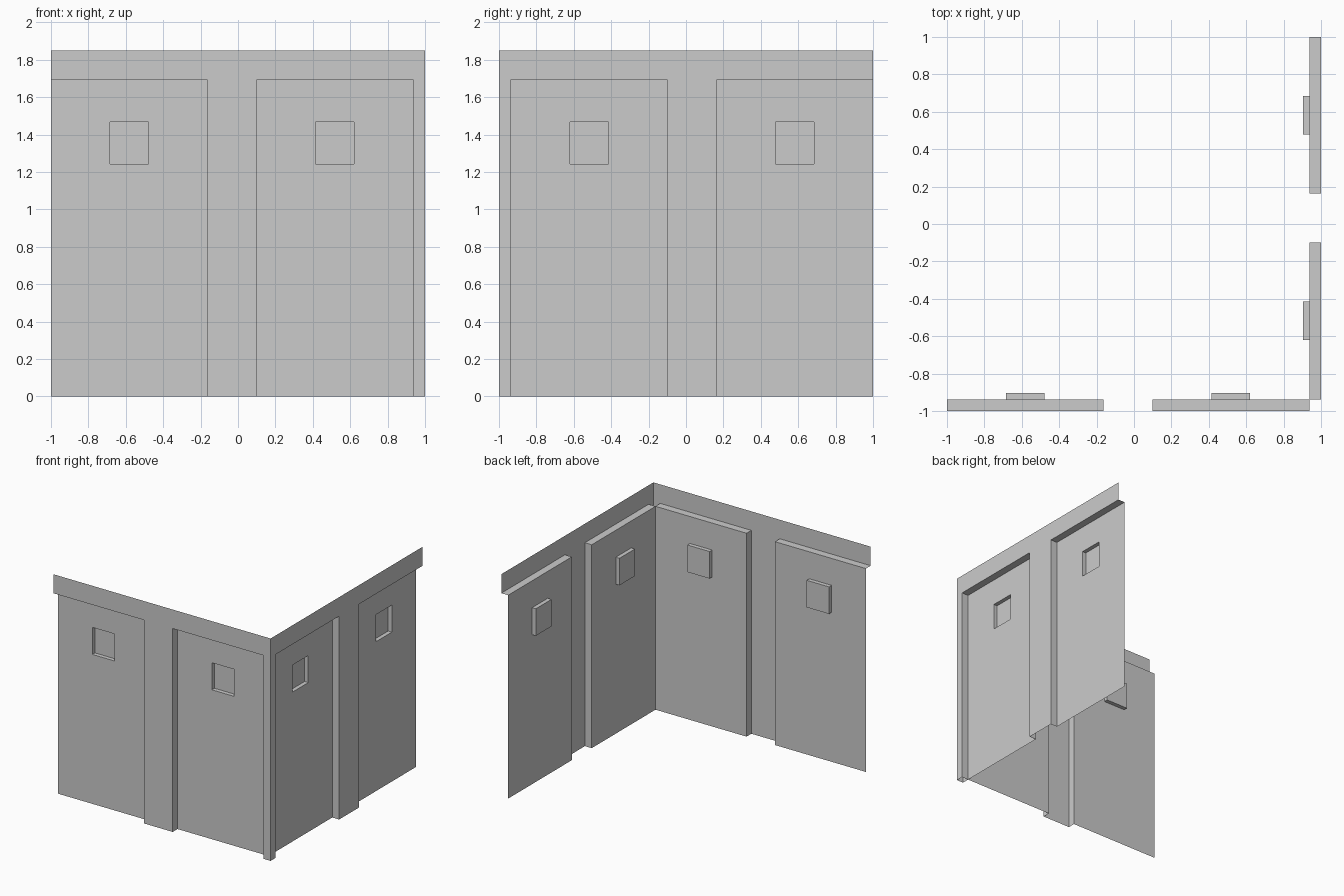
import bpy, bmesh

if "Cube" in bpy.data.objects:
    bpy.data.objects.remove(bpy.data.objects["Cube"])

H, TOP = 1.85, 1.692             # wall height, top of the panel recesses
Y0, Y1, Y2 = -1.0, -0.937, -0.903  # wall face, recessed panel, window back
W0, W1 = 1.243, 1.468            # window sill and head


def to_front(u, y, z):
    return (u, y, z)


def to_side(u, y, z):
    return (-y, -u, z)           # reflection across the corner diagonal


def build_wall(name, place):
    bm = bmesh.new()

    def quad(*pts):
        bm.faces.new([bm.verts.new(place(*p)) for p in pts])

    def flat(u0, u1, z0, z1, y):
        quad((u0, y, z0), (u1, y, z0), (u1, y, z1), (u0, y, z1))

    def jamb(u, z0, z1, ya, yb):
        quad((u, ya, z0), (u, yb, z0), (u, yb, z1), (u, ya, z1))

    def ledge(u0, u1, z, ya, yb):
        quad((u0, ya, z), (u1, ya, z), (u1, yb, z), (u0, yb, z))

    # header, pilaster and corner post
    flat(-1, 1, TOP, H, Y0)
    flat(-0.163, 0.099, 0, TOP, Y0)
    flat(0.937, 1, 0, TOP, Y0)

    # recess sides (the outer end of the wall stays open)
    for u in (-0.163, 0.099, 0.937):
        jamb(u, 0, TOP, Y0, Y1)

    # recessed panels, each with a sunken window
    for a, b, w0, w1 in ((-1, -0.163, -0.684, -0.479),
                         (0.099, 0.937, 0.415, 0.619)):
        ledge(a, b, TOP, Y0, Y1)
        flat(a, b, 0, W0, Y1)
        flat(a, b, W1, TOP, Y1)
        flat(a, w0, W0, W1, Y1)
        flat(w1, b, W0, W1, Y1)
        flat(w0, w1, W0, W1, Y2)
        for u in (w0, w1):
            jamb(u, W0, W1, Y1, Y2)
        for z in (W0, W1):
            ledge(w0, w1, z, Y1, Y2)

    bmesh.ops.remove_doubles(bm, verts=bm.verts, dist=1e-4)
    bmesh.ops.recalc_face_normals(bm, faces=bm.faces)
    # make the wall face outward (first face is the header)
    bm.faces.ensure_lookup_table()
    n = bm.faces[0].normal
    if n.x - n.y < 0:
        bmesh.ops.reverse_faces(bm, faces=bm.faces)
    me = bpy.data.meshes.new(name)
    bm.to_mesh(me)
    bm.free()
    bpy.context.collection.objects.link(bpy.data.objects.new(name, me))


build_wall("front_wall", to_front)
build_wall("side_wall", to_side)
